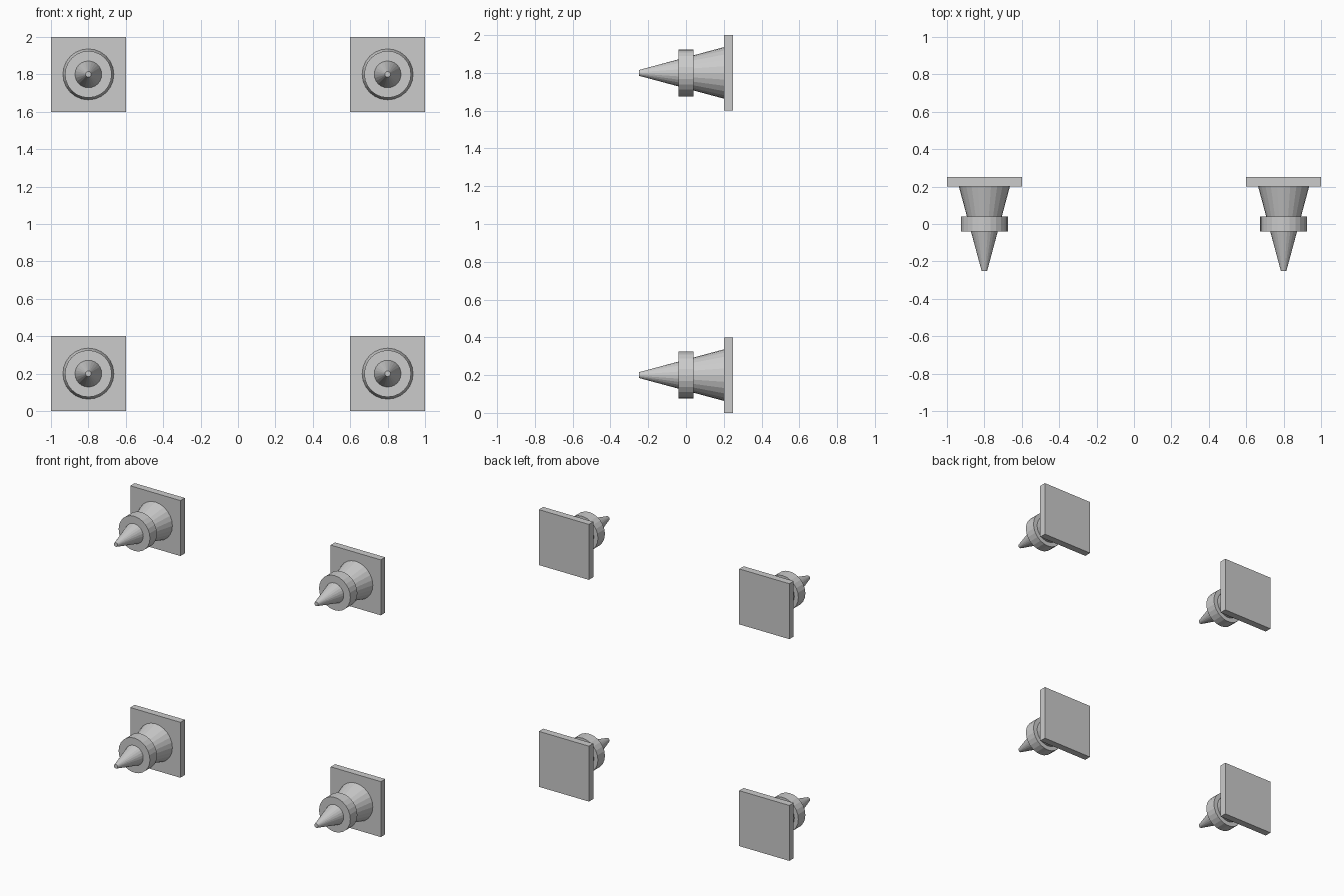
import bpy
from math import pi

if "Cube" in bpy.data.objects:
    bpy.data.objects.remove(bpy.data.objects["Cube"])

SIDES = 24


def lathe(name, x, z, y_front, y_back, r_front, r_back):
    # Tapered round part lying along y, front end towards -y
    bpy.ops.mesh.primitive_cone_add(
        vertices=SIDES, radius1=r_back, radius2=r_front, depth=y_back - y_front,
        location=(x, (y_front + y_back) / 2, z), rotation=(pi / 2, 0, 0))
    bpy.context.object.name = name


def spike_mount(x, z, label):
    # Square back plate
    bpy.ops.mesh.primitive_cube_add(size=1, location=(x, 0.225, z))
    plate = bpy.context.object
    plate.name = "back_plate_" + label
    plate.scale = (0.4, 0.05, 0.4)
    bpy.ops.object.transform_apply(location=False, rotation=False, scale=True)

    # Long tapered spike, seated slightly inside the plate
    lathe("spike_" + label, x, z, -0.25, 0.21, 0.015, 0.139)

    # Collar around the middle of the spike
    lathe("collar_" + label, x, z, -0.04, 0.04, 0.125, 0.125)


# One mount at each corner of the rectangle
for z, row in ((0.2, "lower"), (1.8, "upper")):
    for x, side in ((-0.8, "left"), (0.8, "right")):
        spike_mount(x, z, f"{row}_{side}")
